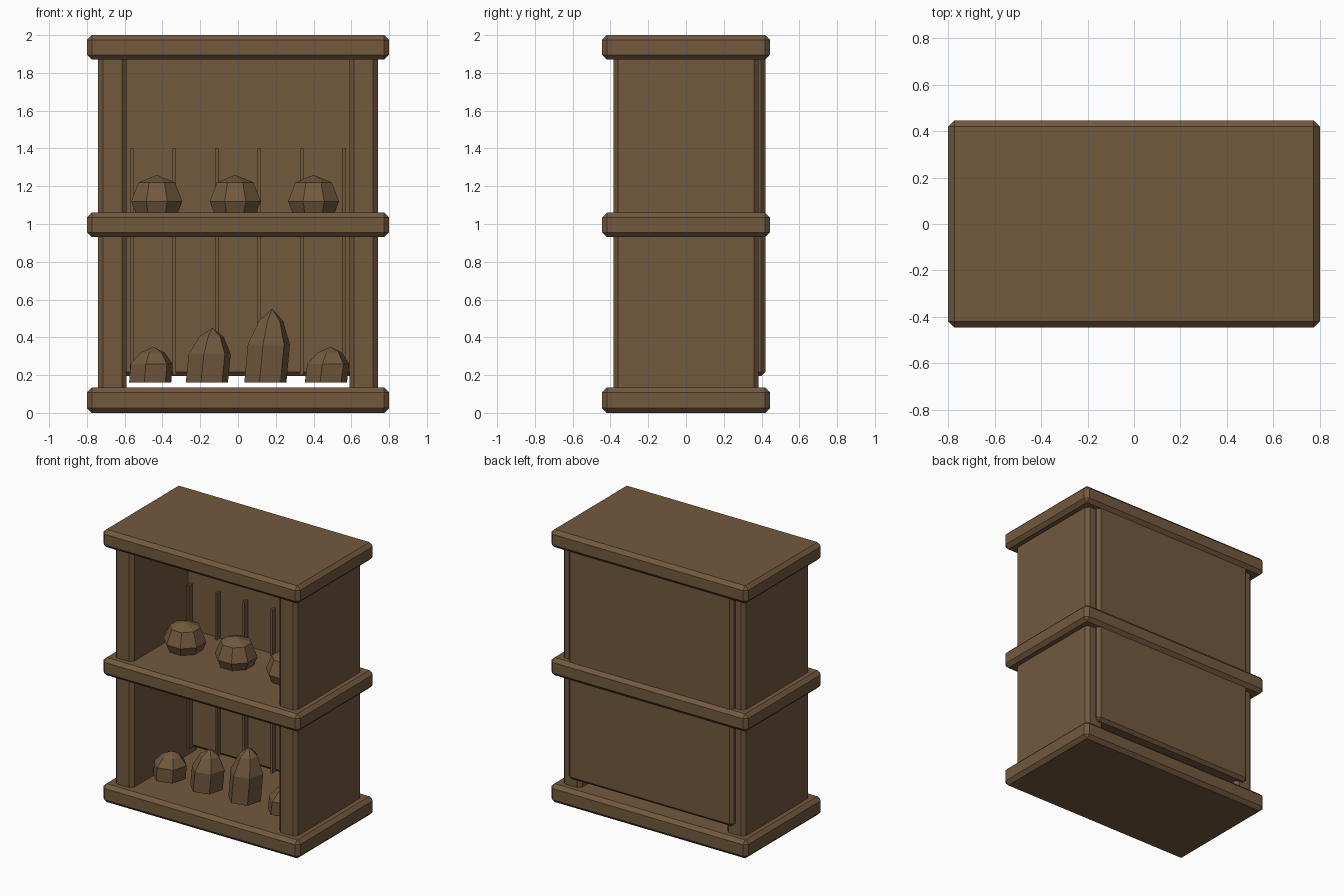
import bpy, bmesh, math

cube = bpy.data.objects.get("Cube")
if cube:
    bpy.data.objects.remove(cube, do_unlink=True)

# Single wood colour
wood = bpy.data.materials.new("brown_wood")
wood.use_nodes = True
BROWN = (0.17, 0.1, 0.048, 1)
wood.diffuse_color = BROWN
wood.node_tree.nodes["Principled BSDF"].inputs["Base Color"].default_value = BROWN


def finish(name, bm):
    bmesh.ops.recalc_face_normals(bm, faces=bm.faces)
    mesh = bpy.data.meshes.new(name)
    bm.to_mesh(mesh)
    bm.free()
    mesh.materials.append(wood)
    obj = bpy.data.objects.new(name, mesh)
    bpy.context.collection.objects.link(obj)
    return obj


def box(name, xs, ys, zs, chamfer=0.0):
    """Box between the given limits, with chamfered edges."""
    bm = bmesh.new()
    bmesh.ops.create_cube(bm, size=1)
    for v in bm.verts:
        for i, (low, high) in enumerate((xs, ys, zs)):
            v.co[i] = high if v.co[i] > 0 else low
    if chamfer:
        bmesh.ops.bevel(bm, geom=bm.edges[:], offset=chamfer, segments=1,
                        profile=0.5, affect='EDGES')
    return finish(name, bm)


def faceted(name, centre, levels, sides, turn, lean=0.0):
    """Stack of (radius, z) rings closed by an apex; lean shifts it in x."""
    bm = bmesh.new()
    cx, cy = centre
    base = levels[0][1]
    rings = []
    for radius, z in levels[:-1]:
        ring = []
        for i in range(sides):
            a = turn + math.tau * i / sides
            ring.append(bm.verts.new((cx + lean * (z - base) + radius * math.cos(a),
                                      cy + radius * math.sin(a), z)))
        rings.append(ring)
    top = levels[-1][1]
    apex = bm.verts.new((cx + lean * (top - base), cy, top))
    bm.faces.new(rings[0])
    for i in range(sides):
        j = (i + 1) % sides
        for low, high in zip(rings, rings[1:]):
            bm.faces.new((low[i], low[j], high[j], high[i]))
        bm.faces.new((rings[-1][i], rings[-1][j], apex))
    return finish(name, bm)


# Base, middle shelf and top
for name, low, high in (("base_board", 0, 0.135),
                        ("middle_shelf", 0.93, 1.06),
                        ("top_board", 1.87, 2)):
    box(name, (-0.8, 0.8), (-0.445, 0.445), (low, high), 0.026)

# Side panels
for name, side in (("left_side", 1), ("right_side", -1)):
    box(name, sorted((side * 0.59, side * 0.74)), (-0.385, 0.385), (0.07, 1.93), 0.025)

# Back panel, raised above the base
box("back_panel", (-0.67, 0.67), (0.265, 0.42), (0.195, 1.93), 0.022)

# Thin upright strips on the back panel
for i in range(6):
    x = -0.5625 + 0.225 * i
    box(f"back_strip_{i + 1}", (x - 0.008, x + 0.008), (0.225, 0.28), (0.2, 1.4))

# Pointed crystals in the lower compartment
for i, (x, top, lean) in enumerate(((-0.465, 0.35, 0.08), (-0.165, 0.45, 0.1),
                                    (0.145, 0.55, 0.09), (0.465, 0.35, 0.13))):
    low = 0.16
    height = top - low
    levels = [(0.115, low), (0.115, low + 0.52 * height),
              (0.066, low + 0.84 * height), (0, top)]
    faceted(f"crystal_{i + 1}", (x, -0.13), levels, 6, 0.25, lean)

# Round faceted stones on the middle shelf
for i, x in enumerate((-0.43, -0.015, 0.4)):
    levels = [(0.105, 1.02), (0.146, 1.12), (0.105, 1.22), (0, 1.26)]
    faceted(f"round_stone_{i + 1}", (x, 0), levels, 8, math.pi / 8)
